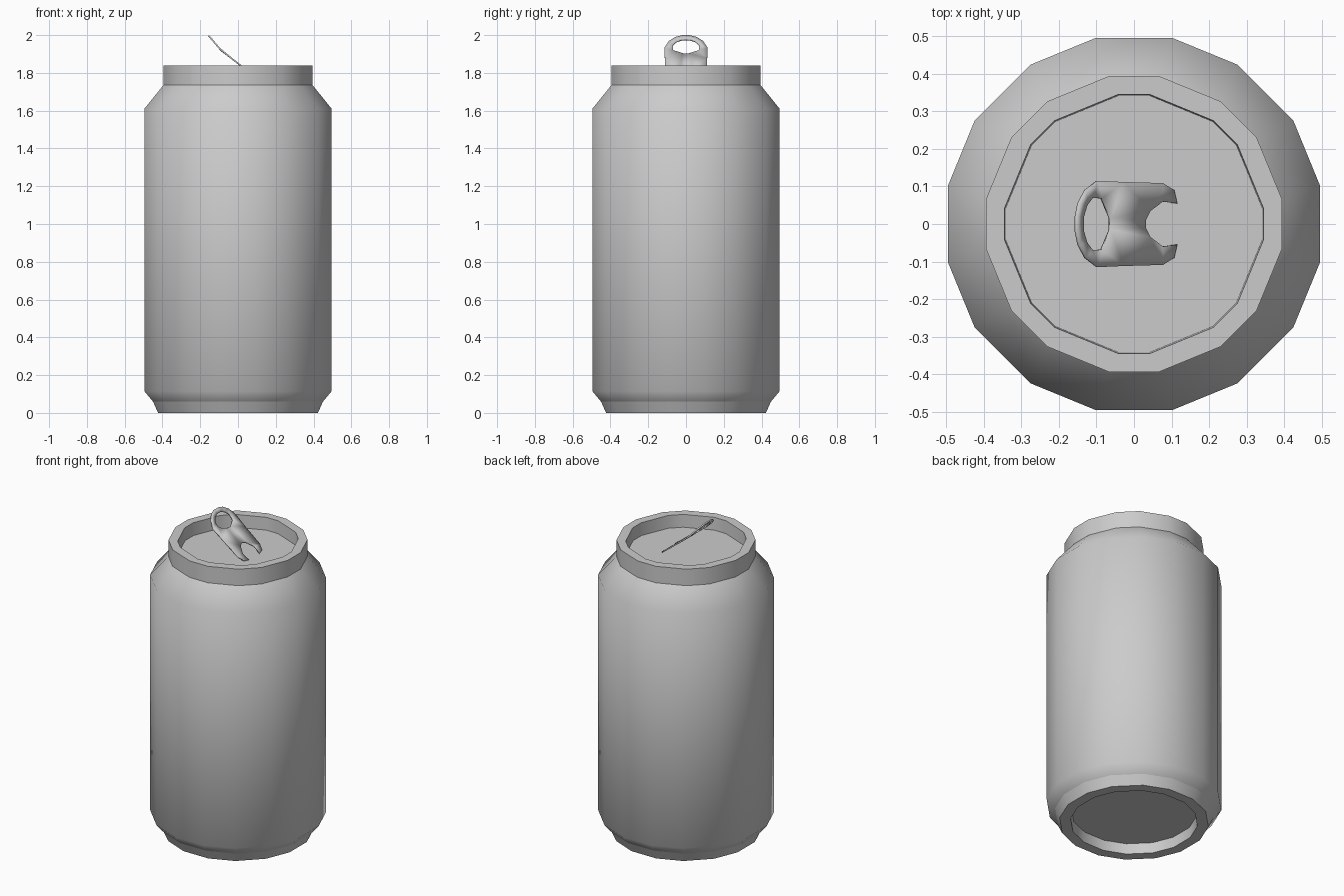
import bpy, bmesh
from math import radians, tan, cos, sin

if "Cube" in bpy.data.objects:
    bpy.data.objects.remove(bpy.data.objects["Cube"])


def make_object(name, bm, angle):
    bmesh.ops.recalc_face_normals(bm, faces=bm.faces)
    mesh = bpy.data.meshes.new(name)
    bm.to_mesh(mesh)
    bm.free()
    ob = bpy.data.objects.new(name, mesh)
    bpy.context.collection.objects.link(ob)
    bpy.ops.object.select_all(action='DESELECT')
    ob.select_set(True)
    bpy.context.view_layer.objects.active = ob
    bpy.ops.object.shade_smooth_by_angle(angle=radians(angle))
    return ob


def ring(bm, h, z, a, b):
    # 16-sided ring, half width h, with corner angles a and b repeated in each quadrant
    r = h / cos(radians(a))
    angles = [q + t for q in (0, 90, 180, 270) for t in (a, b, 90 - b, 90 - a)]
    return [bm.verts.new((r * cos(radians(t)), r * sin(radians(t)), z)) for t in angles]


def lathe(name, profile, angle, cap_last=False):
    bm = bmesh.new()
    rings = [ring(bm, *p) for p in profile]
    for lo, hi in zip(rings, rings[1:]):
        for i in range(16):
            j = (i + 1) % 16
            bm.faces.new((lo[i], lo[j], hi[j], hi[i]))
    if cap_last:
        bm.faces.new(rings[-1])
    return make_object(name, bm, angle)


BODY, RIM, INNER = (11.6, 33), (9.3, 35.3), (7, 37.7)

# Can wall with tapered shoulder
lathe("can_body", [(0.45, 0.06, *BODY), (0.496, 0.115, *BODY),
                   (0.496, 1.61, *BODY), (0.395, 1.735, *RIM)], 50)

# Raised rim and sunken lid
lathe("rim_and_lid", [(0.395, 1.735, *RIM), (0.395, 1.84, *RIM),
                      (0.345, 1.84, *INNER), (0.342, 1.76, *INNER)], 35, True)

# Foot ring and recessed underside
lathe("base", [(0.45, 0.06, *BODY), (0.423, 0, *BODY),
               (0.36, 0, *BODY), (0.355, 0.065, *BODY)], 35, True)


# Pull tab: flat outline with a finger hole and a front notch, bent upwards
def tab_height(x):
    if x < -0.09:
        return 1.92 + (-0.09 - x) * 1.18
    return 1.92 - (x + 0.09) * 0.775


def mirrored(half):
    return half + [(x, -y) for x, y in reversed(half) if y]


outer = [(-0.155, 0.02), (-0.148, 0.055), (-0.13, 0.09), (-0.098, 0.115),
         (-0.03, 0.112), (0.075, 0.109), (0.105, 0.09), (0.113, 0.055),
         (0.075, 0.06), (0.042, 0.035), (0.029, 0.01)]
hole = [(-0.136, 0.02), (-0.127, 0.05), (-0.112, 0.07), (-0.087, 0.068), (-0.065, 0.015)]
bm = bmesh.new()
for loop in (mirrored(outer), mirrored(hole)):
    vs = [bm.verts.new((x, y, 0)) for x, y in loop]
    for v, w in zip(vs, vs[1:] + vs[:1]):
        bm.edges.new((v, w))
bmesh.ops.triangle_fill(bm, edges=bm.edges[:], use_beauty=True, use_dissolve=False)
for v in bm.verts:
    v.co.z = tab_height(v.co.x)
tab = make_object("pull_tab", bm, 35)
mod = tab.modifiers.new("thickness", 'SOLIDIFY')
mod.thickness = 0.008
mod.offset = 0
